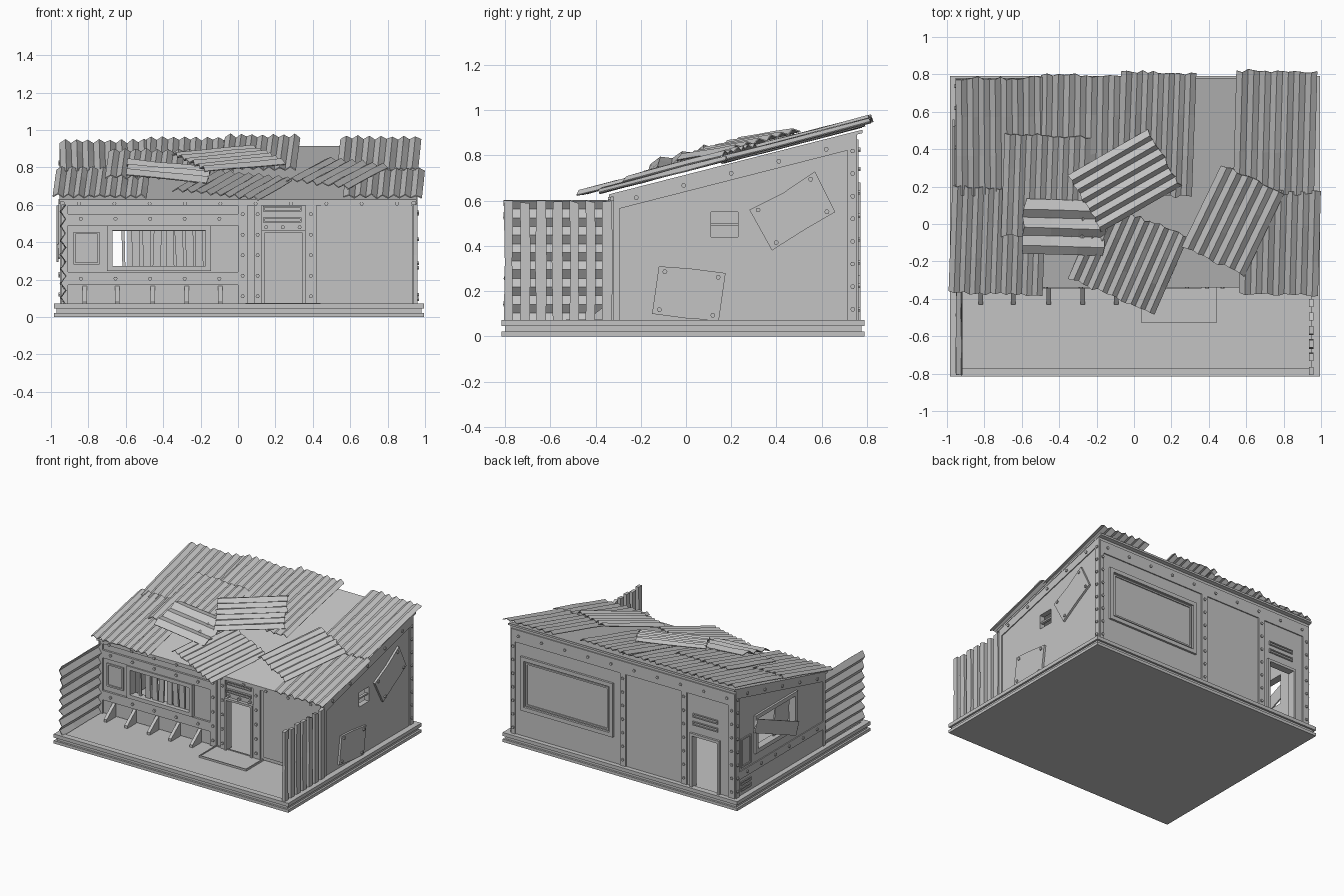
import bpy, bmesh, math, random
from mathutils import Matrix, Vector

random.seed(4)
if "Cube" in bpy.data.objects:
    bpy.data.objects.remove(bpy.data.objects["Cube"])

grey = bpy.data.materials.new("weathered_grey")
grey.use_nodes = True
COLOUR = (0.55, 0.55, 0.55, 1)
grey.diffuse_color = COLOUR
grey.node_tree.nodes["Principled BSDF"].inputs["Base Color"].default_value = COLOUR

FRONT, BACK, SIDE, FLOOR, WALL = -0.32, 0.755, 0.945, 0.065, 0.04


def roof(y):
    return 0.7 + 0.255 * y


def finish(name, bm):
    bmesh.ops.recalc_face_normals(bm, faces=bm.faces)
    mesh = bpy.data.meshes.new(name)
    bm.to_mesh(mesh)
    bm.free()
    mesh.materials.append(grey)
    obj = bpy.data.objects.new(name, mesh)
    bpy.context.collection.objects.link(obj)
    return obj


def make(name, shapes):
    """Join prisms, each given as (axis, outline, start, end)."""
    bm = bmesh.new()
    place = {"x": lambda u, v, d: (d, u, v),
             "y": lambda u, v, d: (u, d, v),
             "z": lambda u, v, d: (u, v, d)}
    for axis, pts, a, b in shapes:
        rings = [[bm.verts.new(place[axis](u, v, d)) for u, v in pts] for d in (a, b)]
        n = len(pts)
        bm.faces.new(rings[0])
        bm.faces.new(rings[1][::-1])
        for i in range(n):
            j = (i + 1) % n
            bm.faces.new((rings[0][i], rings[0][j], rings[1][j], rings[1][i]))
    return finish(name, bm)


def rect(u0, u1, v0, v1):
    return [(u0, v0), (u1, v0), (u1, v1), (u0, v1)]


def frame(axis, u0, u1, v0, v1, t, a, b):
    bars = [(u0, u1, v0, v0 + t), (u0, u1, v1 - t, v1),
            (u0, u0 + t, v0 + t, v1 - t), (u1 - t, u1, v0 + t, v1 - t)]
    return [(axis, rect(*bar), a, b) for bar in bars]


def rivet(axis, u, v, a, b, r=0.011):
    ring = [(u + r * math.cos(k * math.pi / 3), v + r * math.sin(k * math.pi / 3)) for k in range(6)]
    return (axis, ring, a, b)


def spaced(a, b, n):
    return [a + (b - a) * i / (n - 1) for i in range(n)]


def plank(u0, v0, u1, v1, w):
    d = Vector((u1 - u0, v1 - v0)).normalized() * w / 2
    return [(u0 + d.y, v0 - d.x), (u1 + d.y, v1 - d.x), (u1 - d.y, v1 + d.x), (u0 - d.y, v0 + d.x)]


def wall(name, axis, u0, u1, top, a, b, holes):
    """Wall cut into columns around its openings (u0, u1, v0, v1)."""
    cuts = sorted({u0, u1, *[h[0] for h in holes], *[h[1] for h in holes]})
    shapes = []
    for l, r in zip(cuts, cuts[1:]):
        low = FLOOR
        for h in holes:
            if h[0] <= l and r <= h[1]:
                if h[2] > low:
                    shapes.append((axis, rect(l, r, low, h[2]), a, b))
                low = h[3]
        shapes.append((axis, [(l, low), (r, low), (r, top(r)), (l, top(l))], a, b))
    return make(name, shapes)


# Foundation with a grooved edge and a raised rim
make("foundation", [("z", rect(-0.985, 0.995, -0.815, 0.79), 0, 0.022),
                    ("z", rect(-0.97, 0.98, -0.8, 0.775), 0.022, 0.045),
                    ("z", rect(-0.985, 0.995, -0.815, 0.79), 0.045, 0.06)]
     + frame("z", -0.985, 0.995, -0.815, 0.79, 0.045, 0.06, 0.072))
make("door_step", [("z", rect(0.04, 0.44, -0.53, FRONT), 0.06, 0.068)]
     + frame("z", 0.04, 0.44, -0.53, FRONT, 0.008, 0.068, 0.074))

# Hollow shell with window and door openings
front_window = (-0.67, -0.17, 0.27, 0.46)
front_door = (0.14, 0.345, FLOOR, 0.45)
back_door = (-0.8, -0.59, FLOOR, 0.46)
left_window = (0.11, 0.23, 0.44, 0.55)
right_window = (0.05, 0.5, 0.36, 0.59)
wall("front_wall", "y", -SIDE, SIDE, lambda u: roof(FRONT), FRONT, FRONT + WALL, [front_window, front_door])
wall("back_wall", "y", -SIDE, SIDE, lambda u: roof(BACK), BACK - WALL, BACK, [back_door])
wall("left_wall", "x", FRONT, BACK, roof, SIDE - WALL, SIDE, [left_window])
wall("right_wall", "x", FRONT, BACK, roof, -SIDE, -SIDE + WALL, [right_window])
y0, y1 = FRONT - 0.02, BACK + 0.025
make("roof_deck", [("x", [(y0, roof(y0)), (y1, roof(y1)), (y1, roof(y1) + 0.015), (y0, roof(y0) + 0.015)],
                    -0.955, 0.955)])

# Front trim: beams, posts, frames, panels and vents
f, g = FRONT - 0.015, FRONT
trim = [("y", rect(*r), f, g) for r in (
    (-0.93, 0, 0.49, 0.55), (-0.93, 0, 0.17, 0.24), (-0.93, 0.93, 0.597, 0.615), (0, 0.05, FLOOR, 0.6),
    (0.085, 0.125, FLOOR, 0.6), (0.36, 0.42, FLOOR, 0.6), (-0.945, -0.91, FLOOR, 0.6), (0.93, 0.945, FLOOR, 0.6))]
trim += frame("y", -0.88, -0.74, 0.28, 0.455, 0.012, f + 0.005, g)
trim += frame("y", -0.7, -0.145, 0.245, 0.49, 0.028, f - 0.01, g)
trim += frame("y", 0.125, 0.36, FLOOR - 0.02, 0.465, 0.016, f - 0.01, g)
trim += [("y", rect(0.445, 0.925, 0.09, 0.595), f + 0.007, g)]
for z in (0.505, 0.565):
    trim += frame("y", 0.135, 0.34, z, z + 0.028, 0.008, f, g)
make("front_trim", trim)
make("front_rivets",
     [rivet("y", x, z, f - 0.01, f) for x in spaced(-0.84, -0.1, 5) for z in (0.205, 0.525)]
     + [rivet("y", x, z, f - 0.01, f) for x in (0.025, 0.105, 0.39) for z in spaced(0.11, 0.55, 5)]
     + [rivet("y", x, 0.48, f - 0.005, g) for x in spaced(0.15, 0.33, 3)]
     + [rivet("y", x, 0.606, f - 0.01, f) for x in spaced(-0.85, 0.85, 10)])
make("window_boards", [("y", plank(x + random.uniform(-.01, .01), 0.26, x + random.uniform(-.01, .01), 0.47, 0.042),
                        FRONT + 0.012, FRONT + 0.026) for x in spaced(-0.54, -0.2, 7)]
     + [("y", plank(-0.61, 0.26, -0.615, 0.47, 0.016), FRONT + 0.012, FRONT + 0.026)])
make("wall_brackets", [("x", [(FRONT, FLOOR - 0.01), (-0.43, FLOOR - 0.01), (-0.43, 0.08), (FRONT, 0.165)],
                        x - 0.012, x + 0.012) for x in (-0.82, -0.645, -0.455, -0.275, -0.095)])

# Back trim
f, g = BACK + 0.008, BACK
trim = [("y", rect(*r), g, f) for r in (
    (-0.945, 0.945, 0.775, 0.87), (-0.025, 0.025, FLOOR, 0.775), (-0.54, -0.49, FLOOR, 0.775),
    (-0.945, -0.89, FLOOR, 0.775), (0.91, 0.945, FLOOR, 0.775))]
trim += frame("y", 0.08, 0.86, 0.27, 0.68, 0.03, g, f + 0.008) + frame("y", 0.12, 0.82, 0.31, 0.64, 0.012, g, f)
trim += frame("y", -0.82, -0.57, FLOOR - 0.02, 0.48, 0.02, g, f + 0.008)
for z in (0.54, 0.6):
    trim += frame("y", -0.8, -0.59, z, z + 0.03, 0.008, g, f)
make("back_trim", trim)
make("back_rivets", [rivet("y", x, 0.825, f, f + 0.008) for x in spaced(-0.88, 0.88, 10)]
     + [rivet("y", x, z, f, f + 0.008) for x in (-0.92, -0.515, 0, 0.925) for z in spaced(0.12, 0.74, 7)])

# Trim shared by both sides: posts and sloping edge strips
for name, s in (("left", 1), ("right", -1)):
    a, b, c = s * SIDE, s * (SIDE + 0.007), s * (SIDE + 0.015)
    make(name + "_side_trim", [
        ("x", [(0.715, FLOOR), (BACK, FLOOR), (BACK, roof(BACK)), (0.715, roof(0.715))], a, b),
        ("x", [(FRONT, FLOOR), (-0.295, FLOOR), (-0.295, roof(-0.295)), (FRONT, roof(FRONT))], a, b),
        ("x", [(-0.295, roof(-0.295) - 0.06), (0.715, roof(0.715) - 0.06), (0.715, roof(0.715)),
               (-0.295, roof(-0.295))], a, b)])
    make(name + "_side_rivets", [rivet("x", 0.737, z, b, c) for z in spaced(0.12, 0.82, 8)]
         + [rivet("x", y, roof(y) - 0.03, b, c) for y in spaced(-0.22, 0.62, 5)])

# Left side: patched plates and small barred window
a, b, c = SIDE, SIDE + 0.016, SIDE + 0.024
plates = [[(0.28, 0.56), (0.43, 0.635), (0.57, 0.73), (0.66, 0.55), (0.53, 0.475), (0.38, 0.38)],
          [(-0.12, 0.31), (0.02, 0.3), (0.175, 0.28), (0.145, 0.07), (0.0, 0.08), (-0.15, 0.1)]]
make("patch_plates", [("x", p, a, b) for p in plates])
shapes = []
for p in plates:
    mid = sum((Vector(q) for q in p), Vector((0, 0))) / len(p)
    shapes += [rivet("x", *Vector(p[k]).lerp(mid, 0.2), b, c) for k in (0, 2, 3, 5)]
make("patch_rivets", shapes)
make("left_window_bars", [("x", rect(0.11, 0.23, 0.488, 0.5), SIDE - 0.03, SIDE - 0.01)])

# Right side: framed window, boards, panel and vent
a, b, c = -SIDE, -SIDE - 0.007, -SIDE - 0.016
trim = frame("x", 0.02, 0.53, 0.33, 0.62, 0.03, a, c) + frame("x", 0.57, 0.69, 0.28, 0.5, 0.012, a, b)
trim += [("x", rect(-0.295, 0.715, 0.2, 0.26), a, b)]
for z in (0.1, 0.145):
    trim += frame("x", 0.57, 0.69, z, z + 0.028, 0.008, a, b)
make("right_window_trim", trim)
make("right_window_boards", [("x", plank(0.54, 0.55, 0.04, 0.34, 0.1), c, c - 0.01),
                             ("x", plank(0.19, 0.34, 0.16, 0.61, 0.17), a + 0.015, a + 0.025)])
make("right_beam_rivets", [rivet("x", y, 0.23, b, b - 0.008) for y in spaced(-0.22, 0.62, 6)])

# Yard fence of uneven vertical boards
shapes = []
for y in spaced(-0.785, -0.35, 7):
    e = [random.uniform(-0.008, 0.008) for _ in range(4)]
    shapes.append(("x", [(y - 0.021, FLOOR - 0.01), (y + 0.021, FLOOR - 0.01), (y + 0.021 + e[0], 0.33),
                         (y + 0.021, 0.595 + e[1]), (y - 0.021, 0.595 + e[2]), (y - 0.021 + e[3], 0.33)], 0.935, 0.96))
make("board_fence", shapes)


# Corrugated sheets
def sheet(name, width, length, matrix, period, depth):
    n = 2 * max(2, round(width / period))
    bm = bmesh.new()
    rows = []
    for j in range(4):
        v = (j / 3 - 0.5) * length
        row = []
        for i in range(n + 1):
            wave = depth * (1 if i % 2 else -1)
            end = random.uniform(-0.009, 0.009) if j in (0, 3) else 0
            sag = random.uniform(-0.003, 0.003)
            row.append(bm.verts.new(matrix @ Vector(((i / n - 0.5) * width, v + end, wave + sag))))
        rows.append(row)
    for r, s in zip(rows, rows[1:]):
        for i in range(n):
            bm.faces.new((r[i], r[i + 1], s[i + 1], s[i]))
    obj = finish(name, bm)
    mod = obj.modifiers.new("thickness", "SOLIDIFY")
    mod.thickness = 0.006
    mod.offset = 0


def roof_sheet(name, x, y, width, length, angle=0, lift=0, roll=0, period=0.058, depth=0.009):
    m = (Matrix.Translation((x, y, 0.733 + 0.265 * y + lift)) @ Matrix.Rotation(math.atan(0.26), 4, "X")
         @ Matrix.Rotation(math.radians(roll), 4, "Y") @ Matrix.Rotation(math.radians(angle), 4, "Z"))
    sheet("roof_sheet_" + name, width, length, m, period, depth)


roof_sheet("back_right", -0.71, 0.47, 0.48, 0.64, 0.5)
roof_sheet("back_mid_right", -0.26, 0.48, 0.48, 0.65, -1, 0.01)
roof_sheet("back_mid", 0.12, 0.48, 0.4, 0.68, -2, 0.02)
roof_sheet("back_left", 0.755, 0.49, 0.43, 0.67, -1.5, 0.008)
roof_sheet("front_right", -0.73, -0.09, 0.5, 0.59, -2, 0.01)
roof_sheet("front_left", 0.78, -0.1, 0.42, 0.57, -1.5, 0.01)
roof_sheet("patch_mid", -0.47, 0.2, 0.46, 0.56, -2, 0.032)
roof_sheet("patch_cross", -0.37, -0.02, 0.3, 0.44, -93, 0.057, 5, 0.09, 0.012)
roof_sheet("patch_front", -0.03, -0.18, 0.5, 0.46, -23, 0.024)
roof_sheet("patch_side", 0.53, 0.02, 0.37, 0.5, -25, 0.033)
roof_sheet("patch_top", -0.05, 0.23, 0.36, 0.49, -60, 0.058, 3, 0.062, 0.01)

# Corrugated yard screen standing on its edge
upright = Matrix.Translation((-0.935, -0.565, 0.333)) @ Matrix.Rotation(math.radians(-90), 4, "Y")
sheet("corrugated_screen", 0.535, 0.47, upright, 0.076, 0.013)
